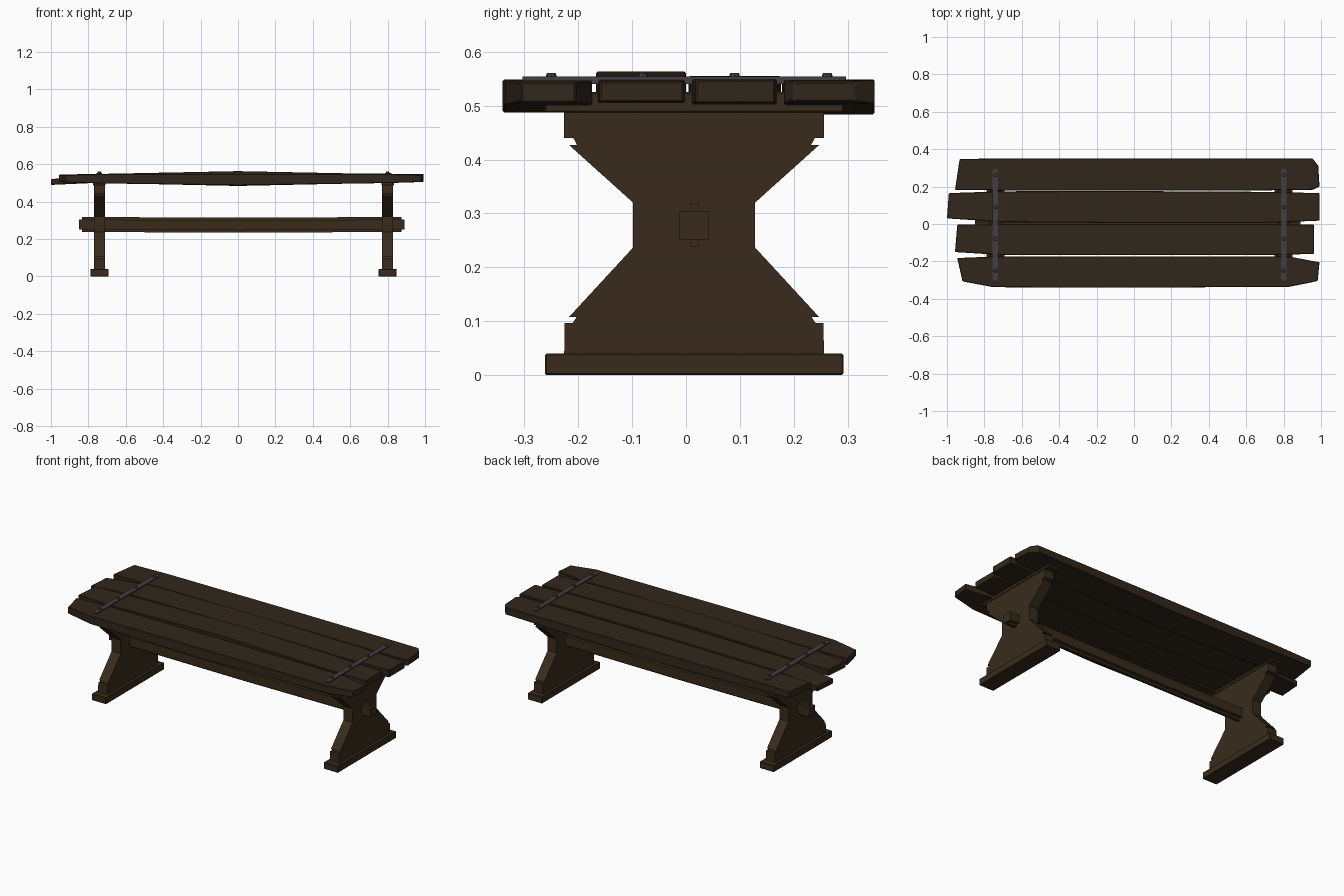
import bpy, bmesh
from mathutils import Vector

if "Cube" in bpy.data.objects:
    bpy.data.objects.remove(bpy.data.objects["Cube"])


def material(name, rgb):
    m = bpy.data.materials.new(name)
    m.diffuse_color = (*rgb, 1)
    m.use_nodes = True
    m.node_tree.nodes["Principled BSDF"].inputs["Base Color"].default_value = m.diffuse_color
    return m


SEAT_WOOD = material("seat_wood", (0.031, 0.020, 0.011))
LEG_WOOD = material("leg_wood", (0.040, 0.024, 0.011))
IRON = material("iron", (0.055, 0.048, 0.052))


def finish(name, bm, mat, bevel=0):
    bmesh.ops.recalc_face_normals(bm, faces=bm.faces)
    me = bpy.data.meshes.new(name)
    bm.to_mesh(me)
    bm.free()
    ob = bpy.data.objects.new(name, me)
    bpy.context.collection.objects.link(ob)
    me.materials.append(mat)
    if bevel:
        b = ob.modifiers.new("bevel", 'BEVEL')
        b.width, b.segments = bevel, 1
    return ob


def loft(name, rings, mat, bevel=0):
    """Skin a row of equal cross-sections and cap both ends."""
    bm = bmesh.new()
    vs = [[bm.verts.new(p) for p in r] for r in rings]
    n = len(vs[0])
    for a, b in zip(vs, vs[1:]):
        for i in range(n):
            j = (i + 1) % n
            bm.faces.new((a[i], a[j], b[j], b[i]))
    bm.faces.new(vs[0])
    bm.faces.new(vs[-1][::-1])
    return finish(name, bm, mat, bevel)


def box(name, x0, x1, y0, y1, z0, z1, mat, bevel=0):
    ring = lambda x: [(x, y0, z0), (x, y1, z0), (x, y1, z1), (x, y0, z1)]
    return loft(name, [ring(x0), ring(x1)], mat, bevel)


# Seat planks: stations of (x at front edge, x at back edge, y0, y1, z0, z1)
planks = {
    "seat_plank_back": [
        (-.957, -.932, .182, .348, .505, .543), (-.70, -.70, .180, .350, .499, .547),
        (0, 0, .178, .350, .484, .549), (.70, .70, .180, .350, .499, .548),
        (.955, .955, .183, .350, .504, .547), (.992, .985, .200, .312, .508, .544)],
    "seat_plank_mid_back": [
        (-1.0, -.99, .030, .165, .490, .520), (-.70, -.70, .010, .175, .503, .549),
        (0, 0, .005, .176, .488, .555), (.70, .70, .006, .172, .500, .550),
        (.992, .992, .018, .165, .505, .548)],
    "seat_plank_mid_front": [
        (-.957, -.945, -.150, -.004, .507, .545), (-.70, -.70, -.166, 0, .503, .549),
        (0, 0, -.167, 0, .488, .563), (.70, .70, -.166, 0, .503, .549),
        (.962, .962, -.160, -.004, .507, .545)],
    "seat_plank_front": [
        (-.917, -.945, -.307, -.182, .504, .543), (-.75, -.75, -.338, -.174, .498, .547),
        (0, 0, -.340, -.174, .487, .549), (.83, .83, -.336, -.174, .500, .547),
        (.982, .992, -.305, -.205, .506, .543)],
}
for name, stations in planks.items():
    loft(name, [[(xa, y0, z0), (xb, y1, z0), (xb, y1, z1), (xa, y0, z1)]
                for xa, xb, y0, y1, z0, z1 in stations], SEAT_WOOD, 0.003)

# Leg panel half profile (half width, z)
CY = 0.015
half = [(.241, .038), (.240, .097), (.225, .097), (.218, .108), (.232, .108),
        (.113, .237), (.113, .320), (.232, .427), (.217, .427), (.224, .440),
        (.241, .440), (.241, .488)]
profile = half + [(-w, z) for w, z in reversed(half)]

for side, x in (("left", -.741), ("right", .80)):
    loft(f"{side}_leg_panel",
         [[(x + dx, CY + w, z) for w, z in profile] for dx in (-.03, .03)], LEG_WOOD)
    box(f"{side}_foot", x - .048, x + .048, CY - .277, CY + .277, 0, .04, LEG_WOOD, .003)
    box(f"{side}_cleat", x - .033, x + .033, CY - .277, CY + .277, .487, .525, LEG_WOOD, .003)

    # Iron strap with clipped ends and rivets
    outline = [(-.015, -.290), (-.008, -.303), (.008, -.303), (.015, -.290),
               (.015, .284), (.008, .297), (-.008, .297), (-.015, .284)]
    loft(f"{side}_strap", [[(x + a, b, z) for a, b in outline] for z in (.540, .554)], IRON)
    for i, y in enumerate((-.25, -.08, .09, .262)):
        bm = bmesh.new()
        bmesh.ops.create_cone(bm, cap_ends=True, segments=8, radius1=.011, radius2=.008,
                              depth=.010)
        bmesh.ops.translate(bm, verts=bm.verts, vec=Vector((x, y, .556)))
        finish(f"{side}_rivet_{i + 1}", bm, IRON)


# Stretcher: beam through both legs with a tall narrow spine, sagging at mid span
def sagging(name, x0, x1, hw, z0, z1, sag):
    loft(name, [[(x, CY - hw, z0 - s), (x, CY + hw, z0 - s),
                 (x, CY + hw, z1 - s), (x, CY - hw, z1 - s)]
                for x, s in ((x0, 0), (-.45, sag * .6), (.02, sag), (.45, sag * .6), (x1, 0))],
         LEG_WOOD)


sagging("stretcher_beam", -.85, .89, .027, .252, .305, .005)
sagging("stretcher_spine", -.835, .873, .008, .239, .319, .005)
